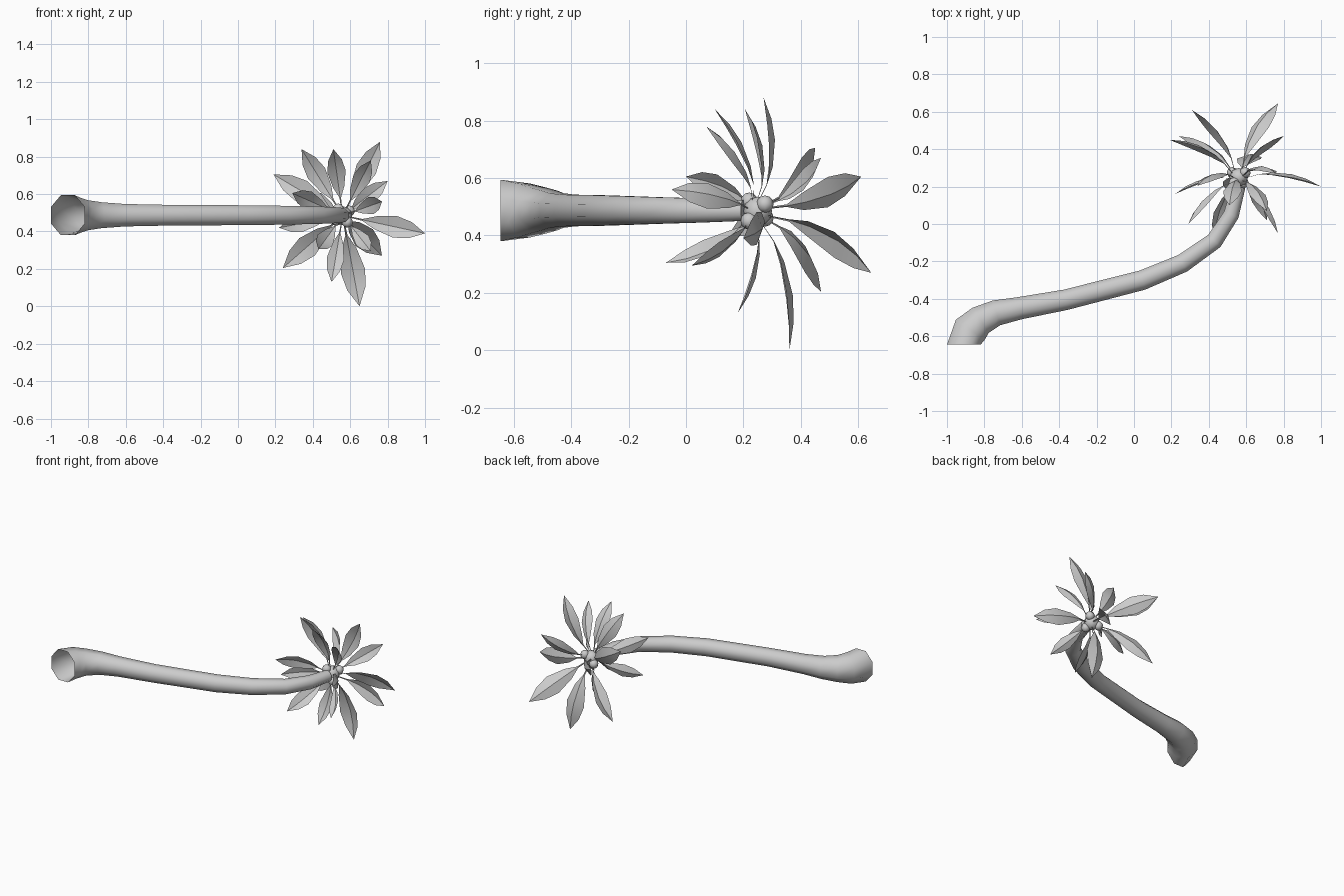
import bpy, bmesh, math
from mathutils import Vector

cube = bpy.data.objects.get("Cube")
if cube:
    bpy.data.objects.remove(cube)

grey = bpy.data.materials.new("plain grey")
grey.use_nodes = True
colour = (0.6, 0.6, 0.6, 1)
grey.diffuse_color = colour
grey.node_tree.nodes["Principled BSDF"].inputs["Base Color"].default_value = colour

UP = Vector((0, 0, 1))
GROW = Vector((0, 1, 0))
CROWN = Vector((0.56, 0.25, 0.485))


def finish(bm, name, angle):
    """Turn a bmesh into a named, shaded object."""
    mesh = bpy.data.meshes.new(name)
    bm.to_mesh(mesh)
    bm.free()
    mesh.materials.append(grey)
    obj = bpy.data.objects.new(name, mesh)
    bpy.context.collection.objects.link(obj)
    bpy.ops.object.select_all(action='DESELECT')
    obj.select_set(True)
    bpy.context.view_layer.objects.active = obj
    bpy.ops.object.shade_smooth_by_angle(angle=math.radians(angle))
    return obj


# Trunk: eight-sided tapering tube with an open foot, as (x, y, radius)
path = [(-0.91, -0.645, 0.107), (-0.875, -0.565, 0.094), (-0.82, -0.515, 0.08),
        (-0.735, -0.475, 0.069), (-0.61, -0.45, 0.06), (-0.365, -0.405, 0.055),
        (0.045, -0.30, 0.053), (0.26, -0.21, 0.05), (0.43, -0.09, 0.046),
        (0.52, 0.05, 0.042), (0.56, 0.2, 0.036)]
points = [Vector((x, y, 0.487)) for x, y, r in path]
bm = bmesh.new()
rings = []
for i, p in enumerate(points):
    along = (points[min(i + 1, len(points) - 1)] - points[max(i - 1, 0)]).normalized()
    side = along.cross(UP).normalized()
    if i == 0:
        side = Vector((0.84, 0, 0))  # the foot is cut square
    radius = path[i][2] / math.cos(math.pi / 8)
    ring = []
    for k in range(8):
        a = (k + 0.5) * math.pi / 4
        ring.append(bm.verts.new(p + radius * (math.cos(a) * side + math.sin(a) * UP)))
    rings.append(ring)
for lower, upper in zip(rings, rings[1:]):
    for k in range(8):
        n = (k + 1) % 8
        bm.faces.new((lower[k], lower[n], upper[n], upper[k]))
bm.faces.new(rings[-1])
bmesh.ops.recalc_face_normals(bm, faces=bm.faces)
finish(bm, "trunk", 60)


# Nuts: a core and a ring of smaller ones where the leaves meet
def nut(name, centre, radius):
    bm = bmesh.new()
    bmesh.ops.create_uvsphere(bm, u_segments=8, v_segments=6, radius=radius)
    bmesh.ops.translate(bm, vec=centre, verts=bm.verts)
    finish(bm, name, 60)


nut("crown_core", CROWN, 0.05)
for k in range(4):
    a = math.radians(35 + 90 * k)
    offset = Vector((math.cos(a) * 0.042, -0.03 if k % 2 else 0.025, math.sin(a) * 0.042))
    nut(f"nut_{k + 1}", CROWN + offset, 0.03)

# Leaves: (distance along, half width) outline, folded on the midrib and bowed
OUTLINE = [(0, 0.008), (0.17, 0.012), (0.34, 0.085), (0.6, 0.14), (0.8, 0.105), (1, 0)]


def leaf(name, tip):
    start = CROWN + (tip - CROWN).normalized() * 0.035
    span = tip - start
    length = span.length
    along = span.normalized()
    side = along.cross(GROW).normalized()
    face = side.cross(along)
    bm = bmesh.new()
    rows = []
    for t, w in OUTLINE:
        mid = start + span * t + face * (length * 0.48 * t * (1 - t))
        if w == 0:
            rows.append([bm.verts.new(mid)] * 3)
            continue
        drop = face * (-0.35 * w * length)
        rows.append([bm.verts.new(mid - side * w * length + drop), bm.verts.new(mid),
                     bm.verts.new(mid + side * w * length + drop)])
    for a, b in zip(rows, rows[1:]):
        for k in (0, 1):
            corners = [a[k], a[k + 1], b[k + 1], b[k]]
            bm.faces.new(list(dict.fromkeys(corners)))
    finish(bm, name, 30)


tips = [(0.76, 0.27, 0.88), (0.34, 0.205, 0.84), (0.51, 0.10, 0.84), (0.71, 0.07, 0.78),
        (0.19, 0.45, 0.705), (0.80, 0.47, 0.67), (0.31, 0.61, 0.605), (0.29, 0.0, 0.605),
        (0.77, -0.05, 0.56), (1.0, 0.2, 0.39), (0.22, 0.16, 0.42), (0.43, -0.07, 0.305),
        (0.71, 0.02, 0.295), (0.77, 0.645, 0.27), (0.24, 0.47, 0.205), (0.50, 0.18, 0.13),
        (0.65, 0.36, 0.0)]
for i, tip in enumerate(tips):
    leaf(f"leaf_{i + 1}", Vector(tip))
